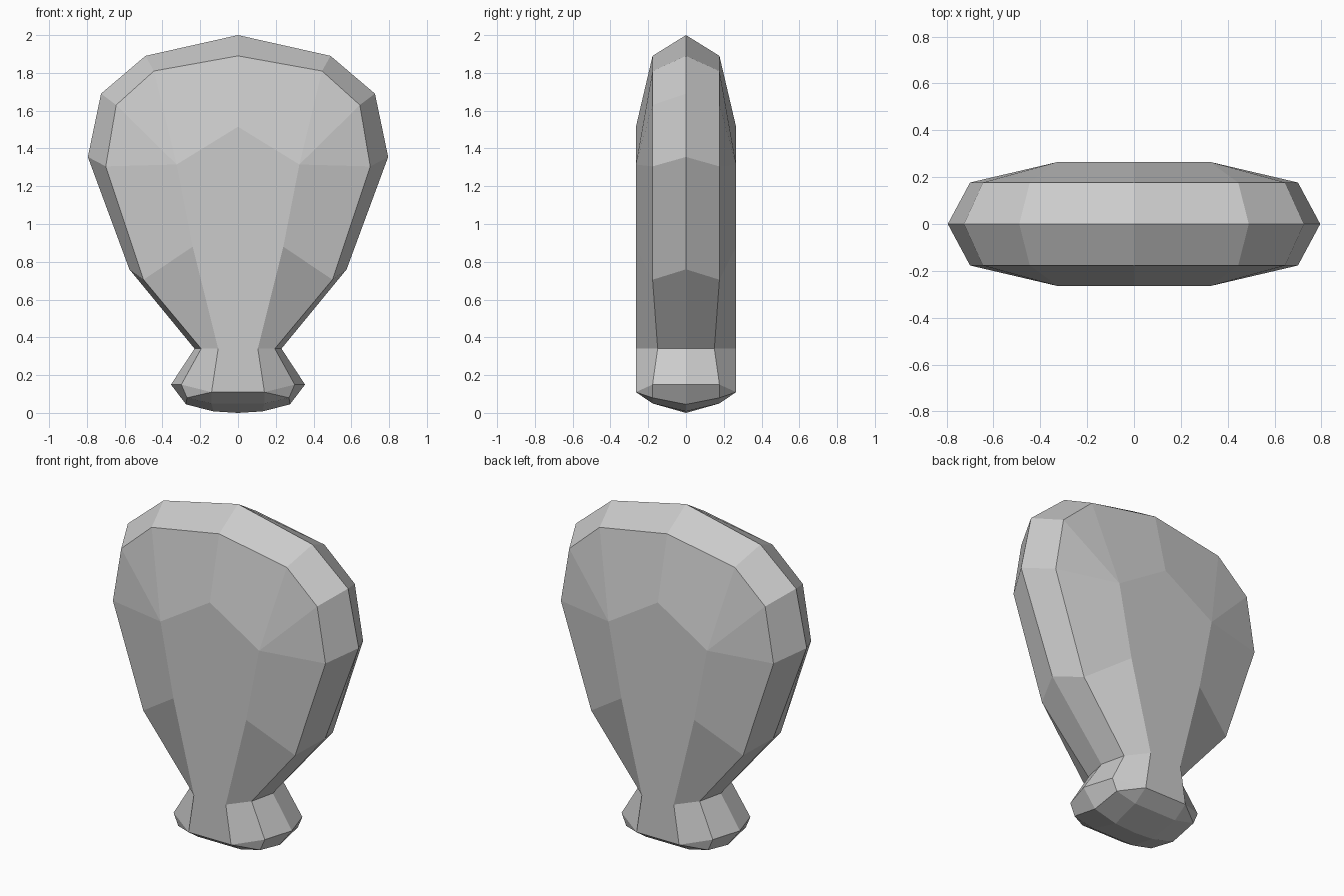
import bpy
import bmesh

cube = bpy.data.objects.get("Cube")
if cube:
    bpy.data.objects.remove(cube)

# Single grey material
grey = bpy.data.materials.new("plain grey")
grey.use_nodes = True
COLOR = (0.6, 0.6, 0.6, 1)
grey.diffuse_color = COLOR
grey.node_tree.nodes["Principled BSDF"].inputs["Base Color"].default_value = COLOR

# Half outlines (x, z), from the crown down to the middle of the base
RIM = [(0, 2), (.49, 1.89), (.725, 1.69), (.795, 1.355), (.575, .76),
       (.23, .34), (.355, .15), (.275, .045), (.13, .008), (0, 0)]
BEVEL = [(0, 1.89), (.445, 1.81), (.645, 1.63), (.70, 1.305), (.50, .705),
         (.195, .34), (.30, .15), (.27, .08), (.14, .05), (0, .05)]
FLAT = [(0, 1.515), (.325, 1.315), (.24, .88), (.105, .34), (.14, .11), (0, .11)]
# Flat panel corner that each bevel corner joins
JOIN = [0, 1, 1, 1, 2, 3, 4, 4, 4, 5]


def bevel_depth(z):
    return .15 if .3 < z < .4 else .177


bm = bmesh.new()
rim = [bm.verts.new((x, 0, z)) for x, z in RIM]
bevel = [bm.verts.new((x, -bevel_depth(z), z)) for x, z in BEVEL]
flat = [bm.verts.new((x, -.265, z)) for x, z in FLAT]
inner = [flat[j] for j in JOIN]


def bridge(outer, inside):
    """Join two outlines with quads, or triangles where corners are shared."""
    for i in range(len(outer) - 1):
        loop = [outer[i], inside[i], inside[i + 1], outer[i + 1]]
        bm.faces.new(list(dict.fromkeys(loop)))


# One quarter of the body: edge band, sloped band and flat front panel
bridge(rim, bevel)
bridge(bevel, inner)
bm.faces.new(flat[::-1])

mesh = bpy.data.meshes.new("paddle_body")
bm.to_mesh(mesh)
bm.free()
mesh.materials.append(grey)
body = bpy.data.objects.new("paddle_body", mesh)
bpy.context.collection.objects.link(body)

# Mirror left to right and front to back
mirror = body.modifiers.new("mirror", 'MIRROR')
mirror.use_axis = (True, True, False)
mirror.merge_threshold = 0.001
